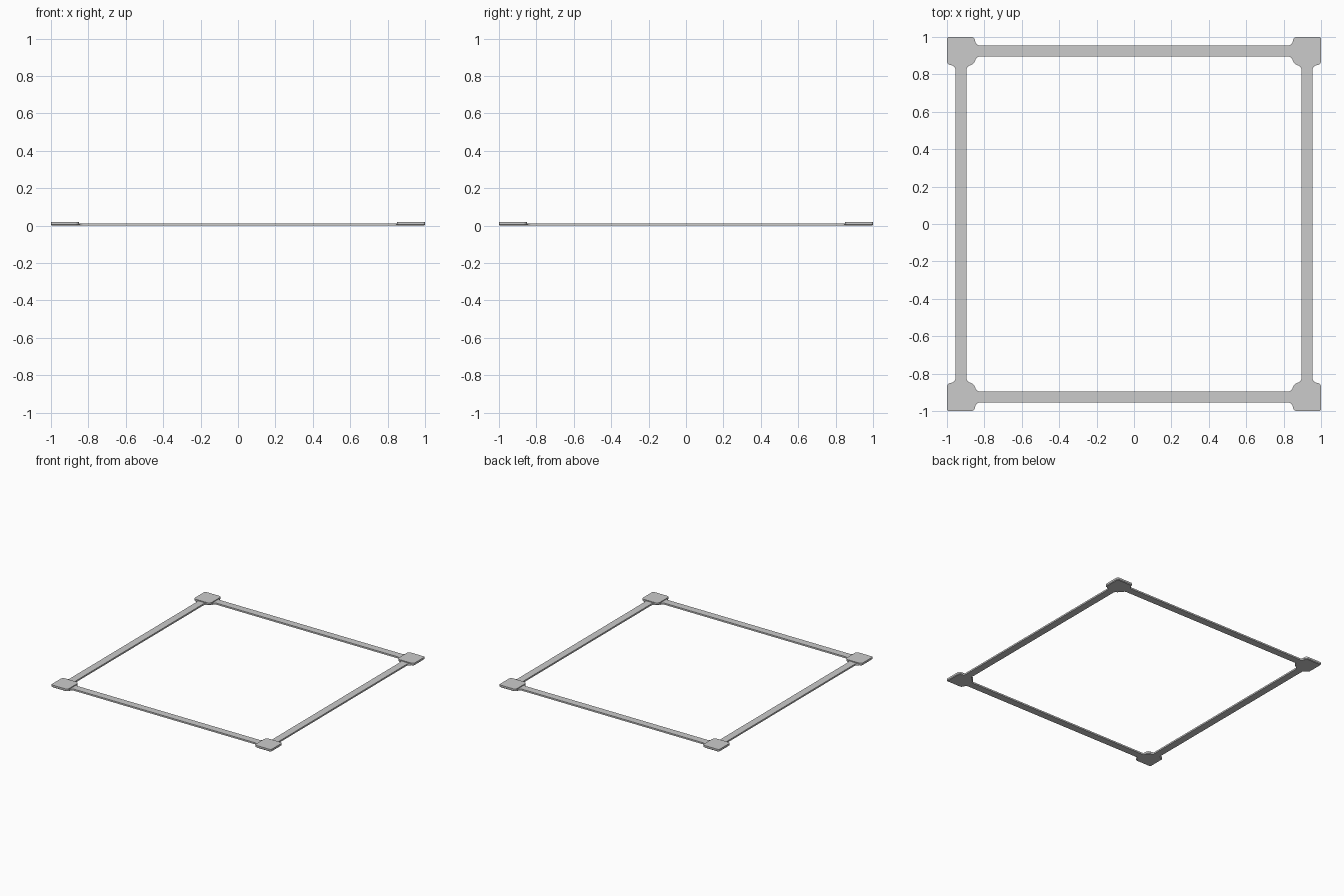
import bpy, bmesh
from math import sin, cos, pi

if "Cube" in bpy.data.objects:
    bpy.data.objects.remove(bpy.data.objects["Cube"])

C = 0.925        # centre line of bars and corner pads
PAD_H = 0.02
BAR_H = 0.013


def make_prism(name, layers):
    """Solid skinned through stacked outlines: [(z, [(x, y), ...]), ...]."""
    bm = bmesh.new()
    rings = [[bm.verts.new((x, y, z)) for x, y in pts] for z, pts in layers]
    n = len(rings[0])
    for lo, hi in zip(rings, rings[1:]):
        for i in range(n):
            j = (i + 1) % n
            bm.faces.new((lo[i], lo[j], hi[j], hi[i]))
    bm.faces.new(rings[0][::-1])
    bm.faces.new(rings[-1])
    bmesh.ops.recalc_face_normals(bm, faces=bm.faces)
    me = bpy.data.meshes.new(name)
    bm.to_mesh(me)
    bm.free()
    ob = bpy.data.objects.new(name, me)
    bpy.context.collection.objects.link(ob)
    return ob


def pad_outline(h, inset=0.0, steps=6):
    """Rounded square; the corner towards +x +y is the outer one."""
    pts = []
    for k, (sx, sy) in enumerate([(1, 1), (-1, 1), (-1, -1), (1, -1)]):
        r = (0.012, 0.02, 0.028, 0.02)[k]
        for i in range(steps + 1):
            a = pi / 2 * (k + i / steps)
            pts.append((sx * (h - r) + (r - inset) * cos(a),
                        sy * (h - r) + (r - inset) * sin(a)))
    return pts


def bar_outline(steps=6):
    """Straight bar along x, flaring with a fillet into the pads."""
    r, w, x0 = 0.022, 0.03, 0.826
    end = [(x0 + r * sin(pi / 2 * i / steps), w + r * (1 - cos(pi / 2 * i / steps)))
           for i in range(steps + 1)] + [(0.857, w + r)]
    return ([(x, -y) for x, y in end] + [(x, y) for x, y in end[::-1]]
            + [(-x, y) for x, y in end] + [(-x, -y) for x, y in end[::-1]])


# Corner pads, chamfered along the bottom edge
for i, side in enumerate(("back_right", "back_left", "front_left", "front_right")):
    pad = make_prism("corner_pad_" + side, [
        (0.0, pad_outline(0.075, 0.005)),
        (0.005, pad_outline(0.075)),
        (PAD_H, pad_outline(0.075))])
    a = i * pi / 2
    pad.rotation_euler.z = a
    pad.location = (C * (cos(a) - sin(a)), C * (sin(a) + cos(a)), 0)

# Four side bars
for i, side in enumerate(("back", "left", "front", "right")):
    bar = make_prism("bar_" + side, [(0.0, bar_outline()), (BAR_H, bar_outline())])
    a = i * pi / 2
    bar.rotation_euler.z = a
    bar.location = (-C * sin(a), C * cos(a), 0)
